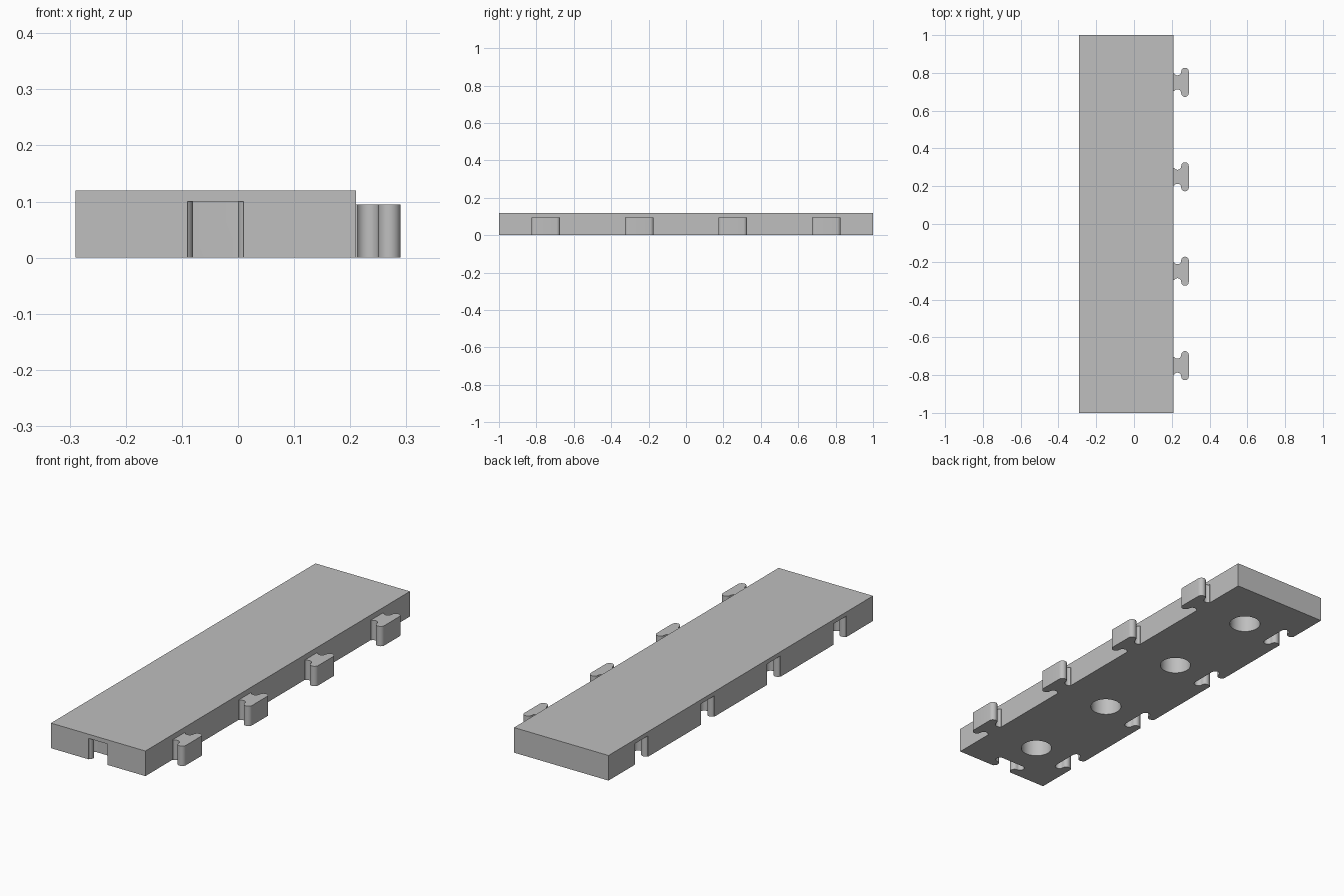
import bpy, bmesh
from math import cos, sin, pi, radians
from mathutils import Matrix, Vector

cube = bpy.data.objects.get("Cube")
if cube:
    bpy.data.objects.remove(cube, do_unlink=True)

grey = bpy.data.materials.new("light_grey")
grey.use_nodes = True
colour = (0.52, 0.52, 0.52, 1)
grey.diffuse_color = colour
grey.node_tree.nodes["Principled BSDF"].inputs["Base Color"].default_value = colour

R = 0.02                                # radius of every joint curve
THICK, TAB_H, CUT_H = 0.12, 0.095, 0.10
LEFT, RIGHT = -0.29, 0.21
MID = (LEFT + RIGHT) / 2
ROWS = (-0.75, -0.25, 0.25, 0.75)


def arc(cx, cy, start, end, steps=14):
    angles = [radians(start + (end - start) * i / steps) for i in range(steps + 1)]
    return [(cx + R * cos(a), cy + R * sin(a)) for a in angles]


def joint_outline(neck, root):
    """T-shaped interlocking outline pointing along +x, from x = root."""
    c = neck + R
    half = [(root, neck + R / 2)] + arc(R, c, -150, 0) + arc(3 * R, c, 180, 0)[1:]
    return [(x, -y) for x, y in half] + half[::-1]


def circle_outline(radius, steps=48):
    return [(radius * cos(2 * pi * i / steps), radius * sin(2 * pi * i / steps))
            for i in range(steps)]


def add_prism(bm, outline, x, y, z0, z1, turn=0):
    place = Matrix.Translation((x, y, 0)) @ Matrix.Rotation(turn, 4, "Z")
    base = bm.faces.new([bm.verts.new(place @ Vector((u, v, z0))) for u, v in outline])
    out = bmesh.ops.extrude_face_region(bm, geom=[base], use_keep_orig=True)
    top = [g for g in out["geom"] if isinstance(g, bmesh.types.BMVert)]
    bmesh.ops.translate(bm, vec=(0, 0, z1 - z0), verts=top)


def make_object(name, bm):
    bmesh.ops.recalc_face_normals(bm, faces=bm.faces)
    mesh = bpy.data.meshes.new(name)
    bm.to_mesh(mesh)
    bm.free()
    mesh.materials.append(grey)
    ob = bpy.data.objects.new(name, mesh)
    bpy.context.collection.objects.link(ob)
    return ob


def activate(ob):
    bpy.ops.object.select_all(action="DESELECT")
    ob.select_set(True)
    bpy.context.view_layer.objects.active = ob


# Flat panel
bm = bmesh.new()
add_prism(bm, [(LEFT, -1), (RIGHT, -1), (RIGHT, 1), (LEFT, 1)], 0, 0, 0, THICK)
panel = make_object("panel", bm)

# Sockets along one long side and the front end, and round holes underneath
bm = bmesh.new()
socket = joint_outline(0.04, -R)
for y in ROWS:
    add_prism(bm, socket, LEFT, y, -0.05, CUT_H)
    add_prism(bm, circle_outline(0.07), MID, y, -0.05, CUT_H)
add_prism(bm, socket, MID, -1, -0.05, CUT_H, pi / 2)
cutter = make_object("socket_cutter", bm)
cutter.hide_render = True

cut = panel.modifiers.new("sockets", "BOOLEAN")
cut.operation = "DIFFERENCE"
cut.solver = "EXACT"
cut.object = cutter
activate(panel)
bpy.ops.object.modifier_apply(modifier=cut.name)
bpy.data.objects.remove(cutter, do_unlink=True)
bpy.ops.object.shade_smooth_by_angle(angle=radians(30))

# Interlocking tabs along the other long side
for i, y in enumerate(ROWS):
    bm = bmesh.new()
    add_prism(bm, joint_outline(0.037, 0), RIGHT, y, 0, TAB_H)
    tab = make_object(f"tab_{i + 1}", bm)
    activate(tab)
    bpy.ops.object.shade_smooth_by_angle(angle=radians(30))
